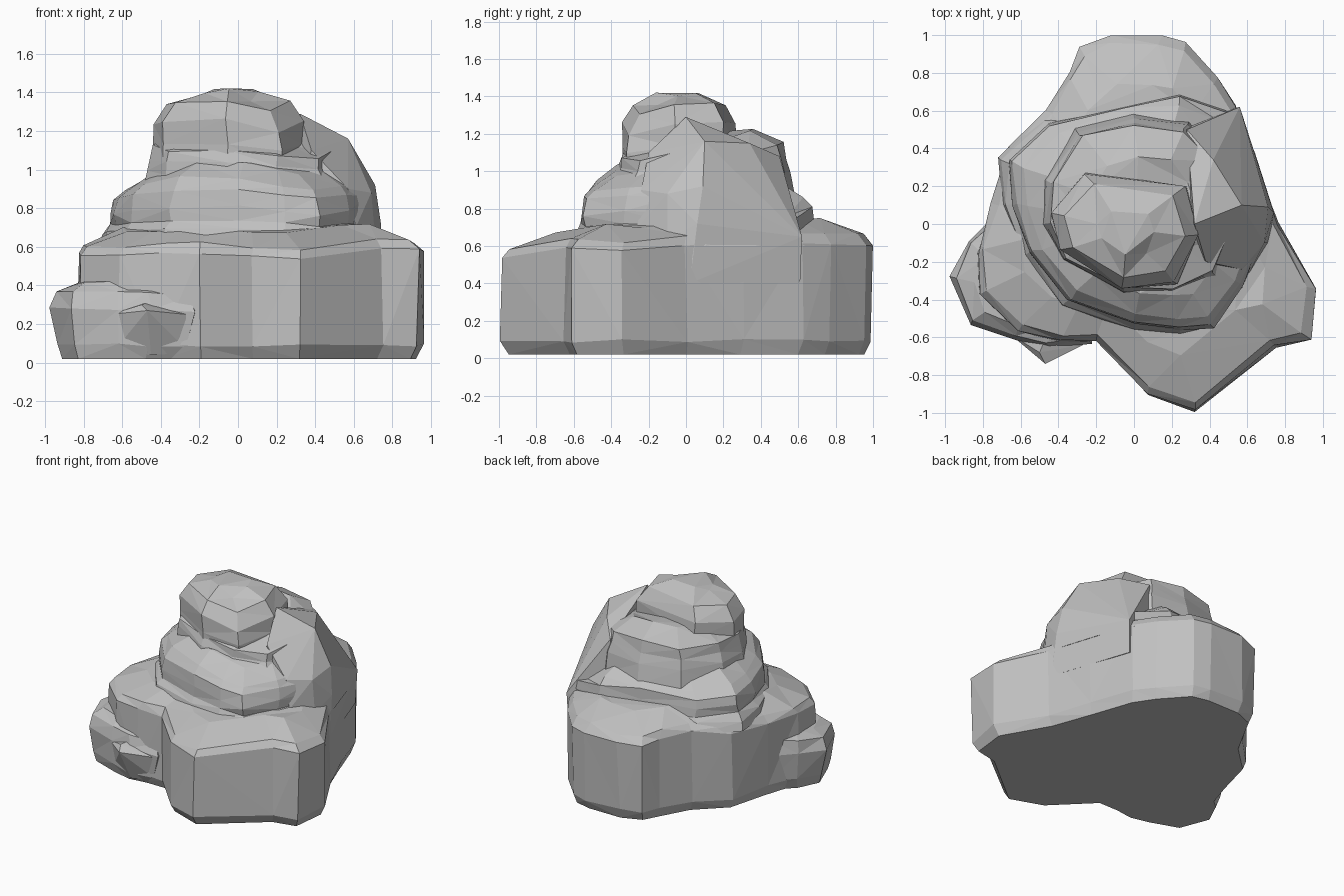
import bpy, bmesh, random
from mathutils import Vector

random.seed(4)
start_cube = bpy.data.objects.get("Cube")
if start_cube:
    bpy.data.objects.remove(start_cube, do_unlink=True)

# One plain stone colour
stone = bpy.data.materials.new("stone_grey")
stone.use_nodes = True
colour = (0.53, 0.53, 0.53, 1)
stone.diffuse_color = colour
shader = next(n for n in stone.node_tree.nodes if n.type == "BSDF_PRINCIPLED")
shader.inputs["Base Color"].default_value = colour
shader.inputs["Roughness"].default_value = 0.9


def finish(name, bm):
    """Triangulate into flat chiselled facets and link the part."""
    bmesh.ops.triangulate(bm, faces=bm.faces[:])
    bmesh.ops.recalc_face_normals(bm, faces=bm.faces[:])
    mesh = bpy.data.meshes.new(name)
    bm.to_mesh(mesh)
    bm.free()
    mesh.materials.append(stone)
    bpy.context.collection.objects.link(bpy.data.objects.new(name, mesh))


def rough(amount):
    return random.uniform(-amount, amount)


def stratum(name, outline, foot, levels, jitter=0.01):
    """Loft an outline of (x, y, top) through levels of (scale, height share, lift)."""
    bm = bmesh.new()
    cx = sum(p[0] for p in outline) / len(outline)
    cy = sum(p[1] for p in outline) / len(outline)
    rings = []
    for index, (scale, share, lift) in enumerate(levels):
        wobble = jitter if index else 0
        ring = []
        for x, y, top in outline:
            ring.append(bm.verts.new((
                cx + (x - cx) * scale + rough(wobble),
                cy + (y - cy) * scale + rough(wobble),
                foot + (top - foot) * share + lift + rough(wobble))))
        rings.append(ring)
    count = len(outline)
    for low, high in zip(rings, rings[1:]):
        for i in range(count):
            j = (i + 1) % count
            bm.faces.new((low[i], low[j], high[j], high[i]))
    bm.faces.new(rings[0][::-1])
    bm.faces.new(rings[-1])
    finish(name, bm)


def boulder(name, points):
    """Convex block spanning a few corner points."""
    bm = bmesh.new()
    for point in points:
        bm.verts.new(Vector(point))
    hull = bmesh.ops.convex_hull(bm, input=bm.verts[:])
    loose = [v for v in hull["geom_interior"] if isinstance(v, bmesh.types.BMVert)]
    bmesh.ops.delete(bm, geom=loose, context="VERTS")
    finish(name, bm)


# Broad base with upright walls and a chamfered rim
stratum("base_slab", [
    (.33, -.99, .59), (.75, -.65, .64), (.93, -.61, .63), (.96, -.35, .62),
    (.76, 0, .66), (.65, .3, .66), (.54, .62, .66), (.44, .77, .66),
    (.27, .96, .66), (.14, .99, .66), (-.13, .99, .65), (-.28, .93, .65),
    (-.35, .8, .67), (-.46, .6, .68), (-.67, .4, .64), (-.75, .1, .63),
    (-.83, -.15, .61), (-.82, -.38, .6), (-.62, -.56, .6),
    (-.4, -.62, .61), (-.2, -.62, .62), (.08, -.9, .6)],
    .02, [(.96, 0, 0), (1, .12, 0), (1, .92, 0), (.96, 1, 0), (.72, 1, .08)])

# Low lump on the front right corner, with a blunt spur
stratum("corner_lump", [
    (-.23, -.63, .36), (-.2, -.2, .4), (-.72, .06, .42), (-.88, -.08, .4),
    (-.97, -.27, .38), (-.87, -.53, .38), (-.62, -.62, .38), (-.45, -.66, .37)],
    .02, [(.83, 0, 0), (.92, .2, 0), (1, .72, 0), (.92, .96, 0), (.65, 1, .03)])
boulder("front_spur", [
    (-.66, -.58, .25), (-.47, -.74, .27), (-.27, -.64, .25), (-.5, -.68, .3),
    (-.65, -.55, .05), (-.45, -.63, .04), (-.25, -.58, .05), (-.4, -.45, .34)])

# Middle tier with a slightly flared skirt
stratum("middle_tier", [
    (.42, -.55, .88), (.58, -.33, .9), (.68, -.08, .9), (.68, .1, .9),
    (.6, .35, .82), (.5, .59, .76), (.25, .69, .85), (-.05, .62, .87),
    (-.45, .53, .86), (-.66, .33, .88), (-.64, .1, .88), (-.55, -.15, .9),
    (-.35, -.4, .94), (0, -.53, .94), (.25, -.56, .9)],
    .6, [(1.08, 0, 0), (1.05, .25, 0), (.99, .4, 0), (1, .6, 0),
         (.98, .88, 0), (.9, 1.05, 0), (.7, 1, .1)])

# Upper tier
stratum("upper_tier", [
    (.42, -.26, 1.06), (.49, -.08, 1.1), (.5, .1, 1.1), (.42, .33, 1.1),
    (.27, .5, 1.14), (0, .54, 1.15), (-.28, .47, 1.13), (-.44, .22, 1.13),
    (-.45, 0, 1.12), (-.36, -.18, 1.1), (-.05, -.35, 1.1), (.2, -.35, 1.07)],
    .85, [(1.1, 0, 0), (1.05, .5, 0), (1, .75, 0),
          (.98, 1, 0), (.6, 1.08, .05)])

# Rounded summit, bulging forward and stepping down steeply at the back
stratum("summit", [
    (.34, -.06, 1.25), (.28, .2, 1.27), (-.26, .27, 1.26), (-.44, .06, 1.24),
    (-.39, -.14, 1.25), (-.06, -.34, 1.26), (.22, -.31, 1.2)],
    1.0, [(1, 0, 0), (1, .5, 0), (1, 1, 0), (.8, 1, .1), (.38, 1, .155)])

# Smooth flank on the left, running from the base wall up to the summit
boulder("left_flank", [
    (.75, .02, .4), (.55, .61, .4), (.56, .62, .65), (.74, .06, .72),
    (.71, -.1, .64), (.69, -.1, .88), (.71, .09, .92), (.57, .1, 1.16),
    (.42, .34, 1.15), (.32, 0, 1.29), (.38, -.2, 1.1), (.57, -.24, .9),
    (.61, -.26, .7), (.28, .5, 1.08), (.2, 0, .5), (.2, .5, .5)])
